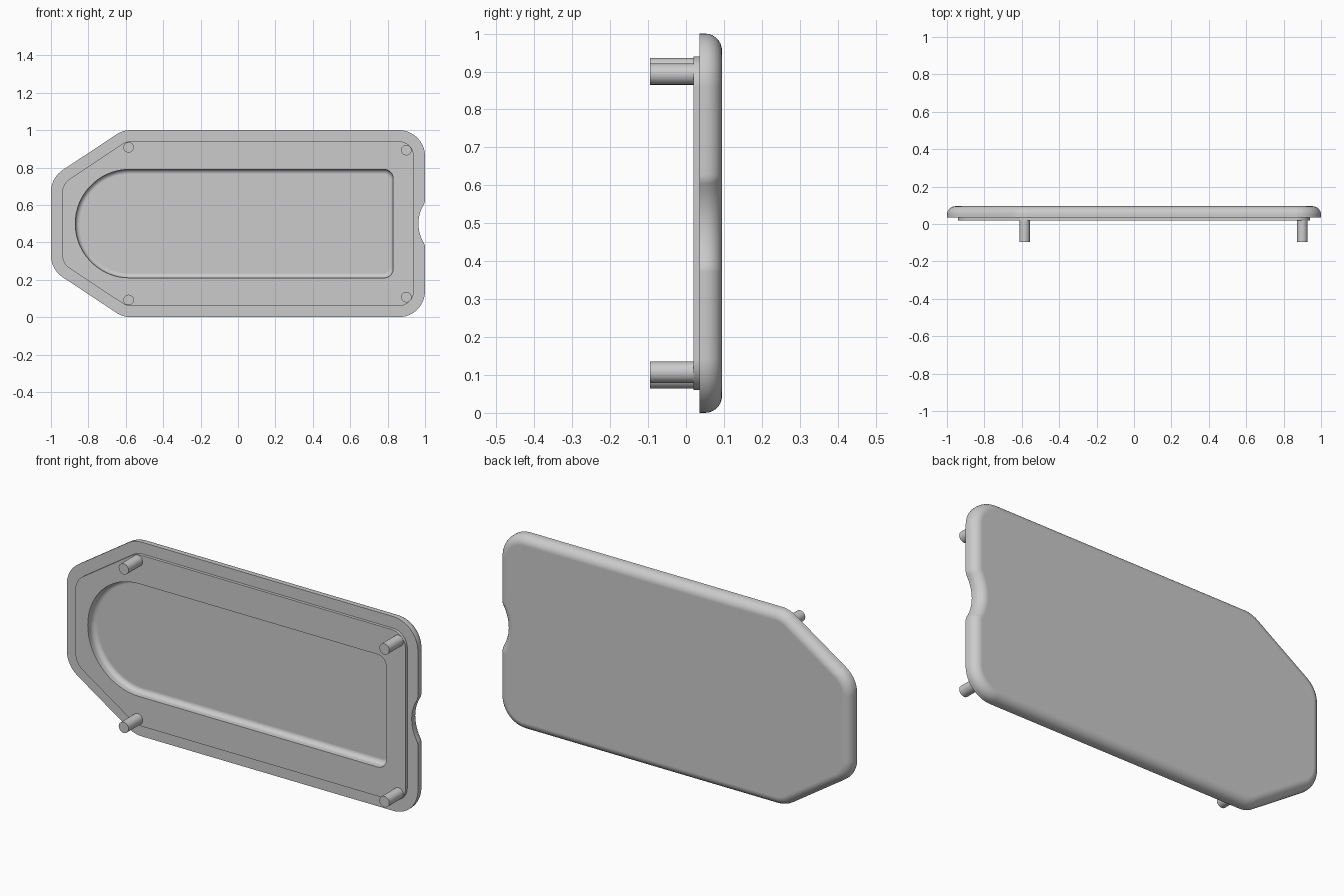
import bpy, bmesh, math
from mathutils import Vector

if "Cube" in bpy.data.objects:
    bpy.data.objects.remove(bpy.data.objects["Cube"], do_unlink=True)

grey = bpy.data.materials.new("light grey")
grey.use_nodes = True
colour = (0.6, 0.6, 0.6, 1)
grey.diffuse_color = colour
grey.node_tree.nodes["Principled BSDF"].inputs["Base Color"].default_value = colour

MID = 0.5  # height of the mirror line


def rounded(half):
    """Mirror (x, z, radius) corners about mid height, then round every corner."""
    corners = half + [(x, 2 * MID - z, r) for x, z, r in reversed(half) if z != MID]
    out = []
    for i, (x, z, r) in enumerate(corners):
        p = Vector((x, z))
        a = (Vector(corners[i - 1][:2]) - p).normalized()
        b = (Vector(corners[(i + 1) % len(corners)][:2]) - p).normalized()
        half_angle = a.angle(b) / 2
        centre = p + (a + b).normalized() * r / math.sin(half_angle)
        reach = r / math.tan(half_angle)
        start, end = p + a * reach - centre, p + b * reach - centre
        sweep = start.angle_signed(end)
        steps = max(4, round(abs(sweep) / math.radians(6)))
        for k in range(steps + 1):
            t = -sweep * k / steps
            c, s = math.cos(t), math.sin(t)
            out.append(centre + Vector((start.x * c - start.y * s, start.x * s + start.y * c)))
    return out


def inset(loop, d):
    """Move a clockwise loop inward by d with mitred corners."""
    out = []
    for i, p in enumerate(loop):
        e1 = (p - loop[i - 1]).normalized()
        e2 = (loop[(i + 1) % len(loop)] - p).normalized()
        n1, n2 = Vector((e1.y, -e1.x)), Vector((e2.y, -e2.x))
        out.append(p + (n1 + n2) * d / (1 + n1.dot(n2)))
    return out


def loft(bm, loop, sections):
    """Skin a loop through (inset, y) sections and return the rings."""
    rings = [[bm.verts.new((p.x, y, p.y)) for p in inset(loop, d)] for d, y in sections]
    n = len(loop)
    for a, b in zip(rings, rings[1:]):
        for i in range(n):
            j = (i + 1) % n
            bm.faces.new((a[i], a[j], b[j], b[i]))
    return rings


def fill_between(bm, outer, inner):
    edges = []
    for ring in (outer, inner):
        for i, v in enumerate(ring):
            w = ring[i - 1]
            edges.append(bm.edges.get((v, w)) or bm.edges.new((v, w)))
    bmesh.ops.triangle_fill(bm, edges=edges, use_beauty=True, normal=(0, -1, 0))


def fillet(radius, y, steps=7):
    """Quarter round from a side wall to a flat face at depth y."""
    angles = [math.pi / 2 * k / steps for k in range(steps + 1)]
    return [(radius * (1 - math.cos(t)), y - radius * (1 - math.sin(t))) for t in angles]


def finish(ob):
    ob.data.materials.append(grey)
    bpy.ops.object.select_all(action="DESELECT")
    ob.select_set(True)
    bpy.context.view_layer.objects.active = ob
    bpy.ops.object.shade_smooth_by_angle(angle=math.radians(30))
    mod = ob.modifiers.new("flat face normals", "WEIGHTED_NORMAL")
    mod.keep_sharp = True


LIP, FRONT, FLOOR, BACK = 0.02, 0.035, 0.065, 0.095

# Outlines, clockwise, upper half only
outline = rounded([(-1, 0.745, 0.14), (-0.615, 1, 0.14), (1, 1, 0.14),
                   (1, 0.615, 0.05), (0.935, MID, 0.2)])
lip = rounded([(-0.94, 0.713, 0.09), (-0.597, 0.94, 0.09), (0.94, 0.94, 0.08)])
recess = rounded([(-0.87, 0.79, 0.2899), (0.83, 0.79, 0.05)])

# Cover plate: rounded back, raised lip and sunken tray in one closed skin
bm = bmesh.new()
shell = loft(bm, outline, [(0, FRONT)] + fillet(0.045, BACK))
bm.faces.new(shell[-1])
step = loft(bm, lip, [(0, FRONT), (0, LIP)])
tray = loft(bm, recess, [(0, LIP)] + fillet(0.025, FLOOR))
bm.faces.new(tray[-1])
fill_between(bm, shell[0], step[0])
fill_between(bm, step[1], tray[0])
bmesh.ops.recalc_face_normals(bm, faces=bm.faces)
mesh = bpy.data.meshes.new("cover_plate")
bm.to_mesh(mesh)
bm.free()
plate = bpy.data.objects.new("cover_plate", mesh)
bpy.context.collection.objects.link(plate)
finish(plate)

# Locating pegs
TIP = -0.095
for side, x, rise in (("right", -0.585, 0.408), ("left", 0.9, 0.393)):
    for level, sign in (("upper", 1), ("lower", -1)):
        bpy.ops.mesh.primitive_cylinder_add(
            vertices=40, radius=0.028, depth=LIP + 0.005 - TIP,
            location=(x, (LIP + 0.005 + TIP) / 2, MID + sign * rise),
            rotation=(math.pi / 2, 0, 0))
        peg = bpy.context.object
        peg.name = f"{level}_{side}_peg"
        finish(peg)
